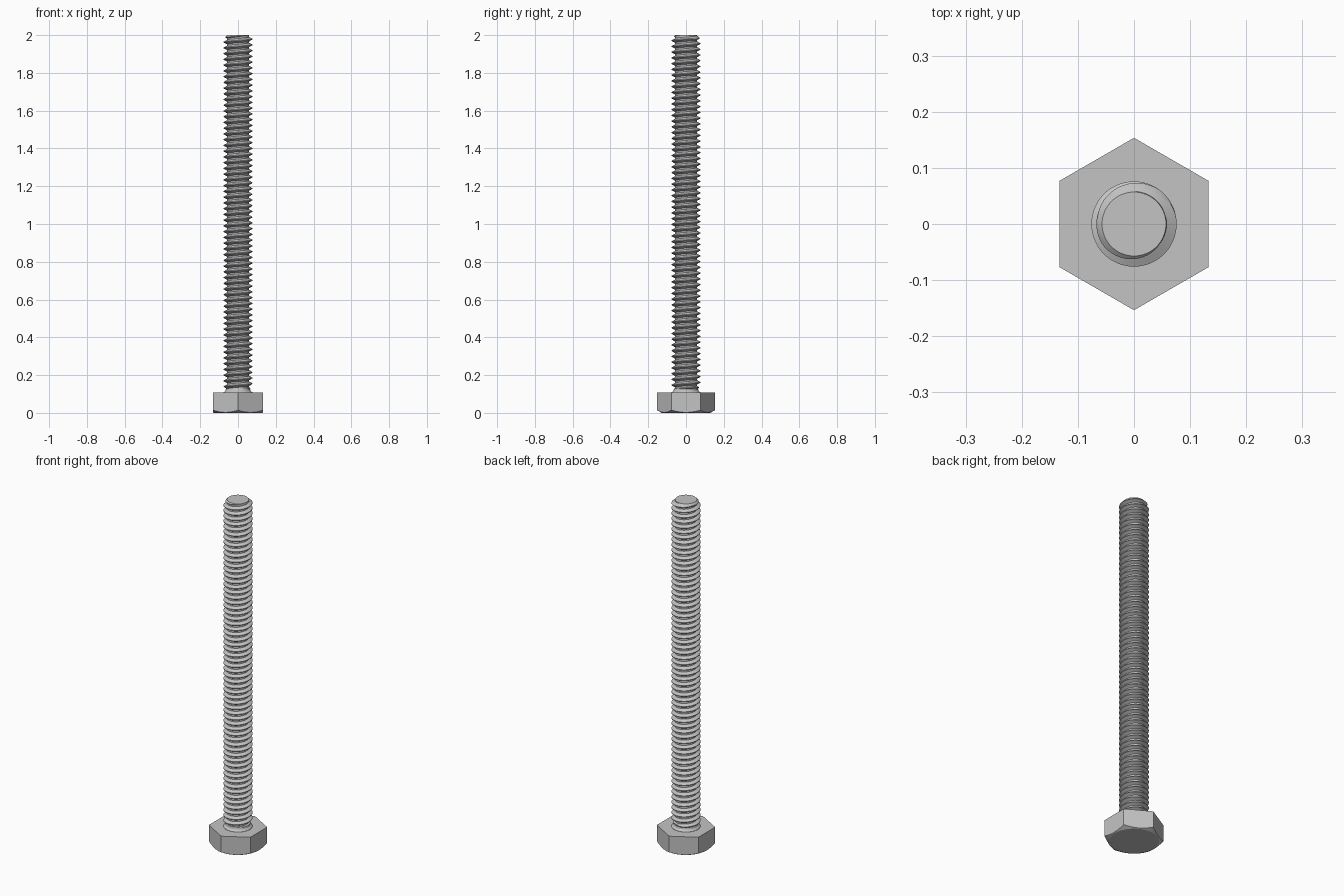
import bpy, bmesh
from math import cos, sin, pi, radians, floor

cube = bpy.data.objects.get("Cube")
if cube:
    bpy.data.objects.remove(cube, do_unlink=True)

SIDES = 48
HEAD_TOP, THREAD_START, TIP = 0.108, 0.122, 2.0
MAJOR, MINOR, PITCH = 0.076, 0.058, 0.0304

steel = bpy.data.materials.new("grey steel")
steel.use_nodes = True
steel.diffuse_color = (0.55, 0.55, 0.55, 1)
steel.node_tree.nodes["Principled BSDF"].inputs["Base Color"].default_value = (0.55, 0.55, 0.55, 1)


def loft(name, rows):
    """Skin rows of points, weld the seam and cap both ends."""
    bm = bmesh.new()
    grid = [[bm.verts.new(p) for p in row] for row in rows]
    for low, high in zip(grid, grid[1:]):
        for j in range(len(low) - 1):
            bm.faces.new((low[j], low[j + 1], high[j + 1], high[j]))
    bmesh.ops.remove_doubles(bm, verts=bm.verts, dist=1e-5)
    bmesh.ops.dissolve_degenerate(bm, edges=bm.edges, dist=1e-6)
    rim = [e for e in bm.edges if e.is_boundary]
    bmesh.ops.holes_fill(bm, edges=rim, sides=0)
    bmesh.ops.recalc_face_normals(bm, faces=bm.faces)
    mesh = bpy.data.meshes.new(name)
    bm.to_mesh(mesh)
    bm.free()
    mesh.materials.append(steel)
    obj = bpy.data.objects.new(name, mesh)
    bpy.context.collection.objects.link(obj)
    bpy.ops.object.select_all(action='DESELECT')
    obj.select_set(True)
    bpy.context.view_layer.objects.active = obj
    bpy.ops.object.shade_smooth_by_angle(angle=radians(25))
    return obj


def circle(radius, z):
    angles = [2 * pi * (j % SIDES) / SIDES for j in range(SIDES + 1)]
    return [(radius * cos(a), radius * sin(a), z) for a in angles]


# Hexagonal head, corners on the y axis, underside turned to a shallow cone
def hex_radius(a):
    return 0.133 / cos((a + pi / 6) % (pi / 3) - pi / 6)


FACE_RADIUS = 0.128
head_angles = [2 * pi * (j % SIDES) / SIDES for j in range(SIDES + 1)]
hex_points = [(hex_radius(a) * cos(a), hex_radius(a) * sin(a), hex_radius(a)) for a in head_angles]
lower = [(x, y, (r - FACE_RADIUS) * 0.577) for x, y, r in hex_points]
upper = [(x, y, HEAD_TOP) for x, y, r in hex_points]
loft("hex_head", [circle(FACE_RADIUS, 0), lower, upper])

# Short flared neck between head and thread
loft("neck", [circle(MAJOR, HEAD_TOP - 0.002), circle(MAJOR, HEAD_TOP + 0.001),
              circle(0.066, 0.118), circle(0.063, 0.13)])

# Right-hand helical thread, tapered at both ends
PROFILE = [(0, MAJOR), (0.125, MAJOR), (0.28, 0.067),
           (0.4375, MINOR), (0.6875, MINOR), (0.845, 0.067)]
turns = floor((TIP - THREAD_START) / PITCH) + 3
thread_rows = []
for turn in range(turns):
    for phase, radius in PROFILE:
        row = []
        for j in range(SIDES + 1):
            z = THREAD_START + PITCH * (turn - 2 + phase + j / SIDES)
            z = min(max(z, THREAD_START), TIP)
            r = min(radius, MINOR + (z - THREAD_START), 0.057 + (TIP - z))
            a = 2 * pi * (j % SIDES) / SIDES
            row.append((r * cos(a), r * sin(a), z))
        thread_rows.append(row)
# Closing ring on the tip
thread_rows.append(circle(0.057, TIP))
loft("threaded_shaft", thread_rows)
